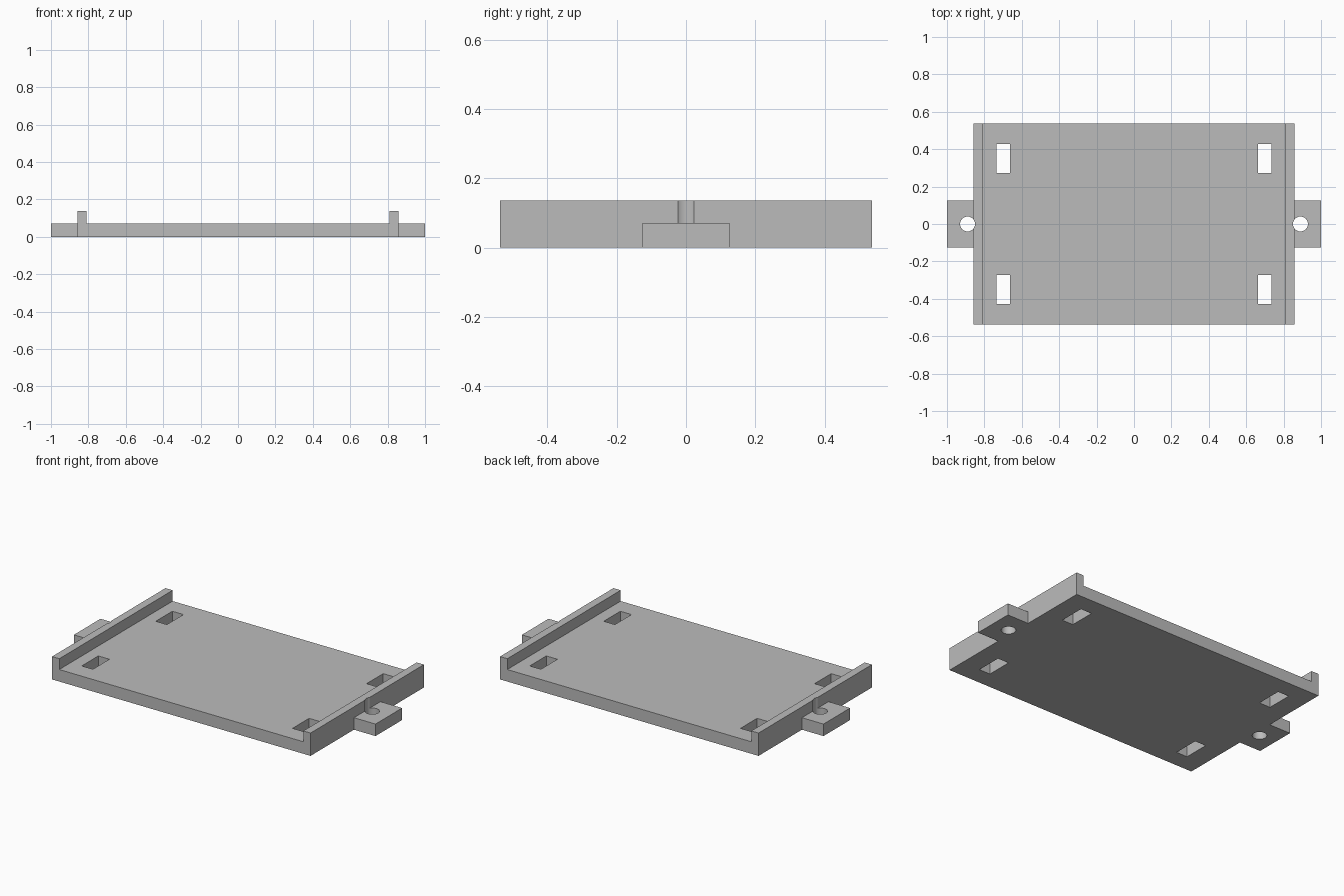
import bpy, bmesh
from mathutils import Matrix
from math import radians

cube = bpy.data.objects.get("Cube")
if cube:
    bpy.data.objects.remove(cube, do_unlink=True)

PLATE_T, WALL_H = 0.072, 0.137
HALF_Y = 0.537
WALL_IN, WALL_OUT = 0.809, 0.857

grey = bpy.data.materials.new("light grey plastic")
grey.use_nodes = True
grey.diffuse_color = (0.5, 0.5, 0.5, 1)
grey.node_tree.nodes["Principled BSDF"].inputs["Base Color"].default_value = (0.5, 0.5, 0.5, 1)


def make_object(name, bm):
    bmesh.ops.recalc_face_normals(bm, faces=bm.faces)
    mesh = bpy.data.meshes.new(name)
    bm.to_mesh(mesh)
    bm.free()
    mesh.materials.append(grey)
    obj = bpy.data.objects.new(name, mesh)
    bpy.context.collection.objects.link(obj)
    return obj


def box(name, x0, x1, y0, y1, z0, z1):
    bm = bmesh.new()
    place = Matrix.Translation(((x0 + x1) / 2, (y0 + y1) / 2, (z0 + z1) / 2))
    size = Matrix.Diagonal((x1 - x0, y1 - y0, z1 - z0, 1))
    bmesh.ops.create_cube(bm, size=1, matrix=place @ size)
    return make_object(name, bm)


def cylinder(name, x, radius):
    bm = bmesh.new()
    bmesh.ops.create_cone(bm, cap_ends=True, segments=32, radius1=radius,
                          radius2=radius, depth=1, matrix=Matrix.Translation((x, 0, 0)))
    return make_object(name, bm)


def combine(target, tool, operation):
    bpy.context.view_layer.objects.active = target
    mod = target.modifiers.new(operation.lower(), 'BOOLEAN')
    mod.operation, mod.solver, mod.object = operation, 'EXACT', tool
    bpy.ops.object.modifier_apply(modifier=mod.name)
    bpy.data.objects.remove(tool, do_unlink=True)


# Tray: channel profile with two side walls, extruded front to back
half = [(WALL_OUT, 0), (WALL_OUT, WALL_H), (WALL_IN, WALL_H), (WALL_IN, PLATE_T)]
profile = half + [(-x, z) for x, z in reversed(half)]
bm = bmesh.new()
face = bm.faces.new([bm.verts.new((x, -HALF_Y, z)) for x, z in profile])
ext = bmesh.ops.extrude_face_region(bm, geom=[face])
bmesh.ops.translate(bm, vec=(0, 2 * HALF_Y, 0),
                    verts=[g for g in ext["geom"] if isinstance(g, bmesh.types.BMVert)])
tray = make_object("mounting_tray", bm)

# Mounting ears on both sides
for s in (-1, 1):
    x0, x1 = sorted((s * 0.83, s))
    combine(tray, box("ear", x0, x1, -0.126, 0.126, 0, PLATE_T), 'UNION')

for s in (-1, 1):
    # Screw hole, which also grooves the wall
    combine(tray, cylinder("screw_hole_cutter", s * 0.89, 0.04), 'DIFFERENCE')
    # Strap slots
    for t in (-1, 1):
        x0, x1 = sorted((s * 0.662, s * 0.736))
        y0, y1 = sorted((t * 0.272, t * 0.429))
        combine(tray, box("slot_cutter", x0, x1, y0, y1, -0.5, 0.5), 'DIFFERENCE')

# Smooth hole walls, crisp edges elsewhere
bpy.ops.object.select_all(action='DESELECT')
tray.select_set(True)
bpy.context.view_layer.objects.active = tray
bpy.ops.object.shade_smooth_by_angle(angle=radians(30))
